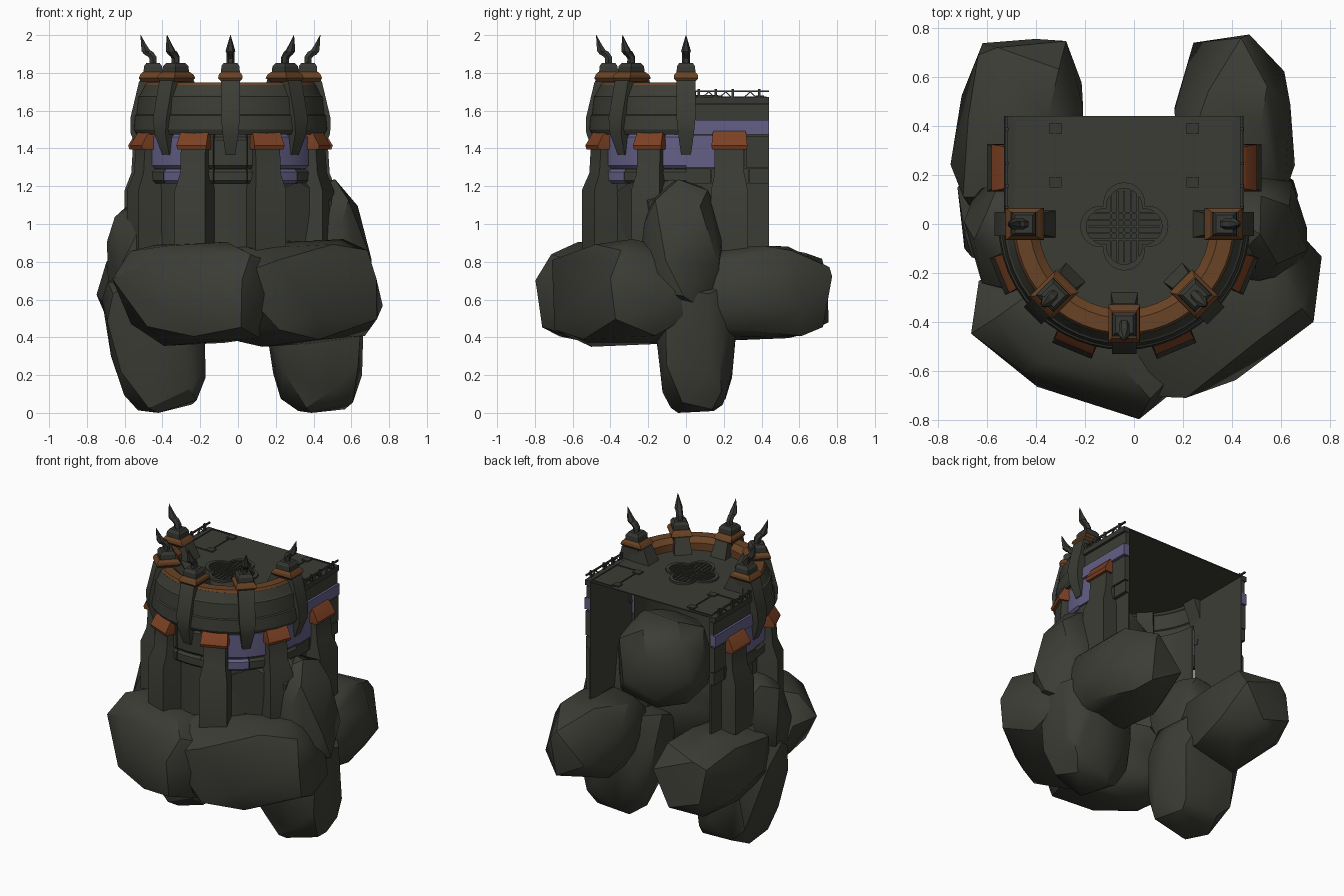
import bpy, bmesh, math, random
from math import sin, cos, pi, radians, sqrt
from mathutils import Matrix, Vector, Euler

if "Cube" in bpy.data.objects:
    bpy.data.objects.remove(bpy.data.objects["Cube"])

CX = -0.04  # tower axis


def material(name, rgb):
    m = bpy.data.materials.new(name)
    m.diffuse_color = (*rgb, 1)
    m.use_nodes = True
    m.node_tree.nodes["Principled BSDF"].inputs["Base Color"].default_value = m.diffuse_color
    return m


STONE = material("dark stone", (0.046, 0.046, 0.037))
IRON = material("dark iron", (0.038, 0.040, 0.033))
PURPLE = material("purple brick", (0.125, 0.115, 0.24))
RUST = material("rust orange", (0.20, 0.052, 0.017))
COPPER = material("brown copper", (0.14, 0.055, 0.018))

parts = {}


def part(name, mat):
    return parts.setdefault(name, (bmesh.new(), mat))[0]


def skin(bm, rings, M=Matrix(), loop=False):
    """Join equal-length point rings with quads and cap the ends."""
    vs = [[bm.verts.new(M @ Vector(p)) for p in r] for r in rings]
    n = len(vs[0])
    for a, b in zip(vs, vs[1:] + (vs[:1] if loop else [])):
        for i in range(n):
            bm.faces.new((a[i], a[(i + 1) % n], b[(i + 1) % n], b[i]))
    if not loop:
        bm.faces.new(vs[0][::-1])
        bm.faces.new(vs[-1])


def stack(bm, rows, M=Matrix()):
    """Stacked rectangles: (z, half width, inner radius, outer radius), outward = -y."""
    skin(bm, [[(-w, -o, z), (w, -o, z), (w, -i, z), (-w, -i, z)] for z, w, i, o in rows], M)


def box(bm, x0, x1, y0, y1, z0, z1):
    skin(bm, [[(x0, y0, z), (x1, y0, z), (x1, y1, z), (x0, y1, z)] for z in (z0, z1)])


def arc(bm, a0, a1, profile, step=7.5):
    """Sweep an (r, z) profile about the tower axis; angle 0 faces the front."""
    n = max(2, round((a1 - a0) / step))
    rings = []
    for k in range(n + 1):
        a = radians(a0 + (a1 - a0) * k / n)
        rings.append([(CX + r * sin(a), -r * cos(a), z) for r, z in profile])
    skin(bm, rings)


def spin(a, y=0.0):
    return Matrix.Translation((CX, y, 0)) @ Matrix.Rotation(radians(a), 4, 'Z')


def brick(r, z0, z1, b=0.014):
    return [(0.43, z0), (r - b, z0), (r, z0 + b), (r, z1 - b), (r - b, z1), (0.43, z1)]


def rock(name, c, size, rot=(0, 0, 0), seed=1, taper=0.0, shift=(0, 0), e=0.72, n=26):
    """Boulder: hull of jittered squarish-ellipsoid points; taper narrows the foot."""
    rnd = random.Random(seed)
    bm = part(name, STONE)
    pts = []
    for i in range(n):
        z = 1 - 2 * (i + 0.5) / n
        a = i * 2.39996 + rnd.uniform(-0.3, 0.3)
        q = sqrt(1 - z * z)
        v = Vector((q * cos(a), q * sin(a), z)) + Vector([rnd.uniform(-.13, .13) for _ in "xyz"])
        v.normalize()
        pts.append(Vector([math.copysign(abs(t) ** e, t) for t in v]))
    lo = [min(p[k] for p in pts) for k in range(3)]
    hi = [max(p[k] for p in pts) for k in range(3)]
    R = Euler([radians(t) for t in rot]).to_matrix()
    verts = []
    for p in pts:
        p = Vector([(2 * (p[k] - lo[k]) / (hi[k] - lo[k]) - 1) for k in range(3)])
        low = (1 - p.z) / 2
        s = 1 - taper * low
        v = Vector((p.x * s * size[0] + shift[0] * low, p.y * s * size[1] + shift[1] * low, p.z * size[2]))
        verts.append(bm.verts.new(R @ v + Vector(c)))
    res = bmesh.ops.convex_hull(bm, input=verts)
    junk = [g for g in res['geom_interior'] if isinstance(g, bmesh.types.BMVert)]
    bmesh.ops.delete(bm, geom=junk, context='VERTS')
    bmesh.ops.dissolve_limit(bm, angle_limit=radians(9), verts=bm.verts[:], edges=bm.edges[:])


# Boulders carrying the tower
rock("front_left_boulder", (-0.215, -0.46, 0.63), (0.475, 0.26, 0.275), (0, 0, -24), 3)
rock("front_right_boulder", (0.33, -0.36, 0.635), (0.49, 0.28, 0.285), (0, 0, 32), 8)
rock("back_left_boulder", (-0.47, 0.36, 0.635), (0.26, 0.41, 0.25), (0, 0, -8), 5)
rock("back_right_boulder", (0.41, 0.36, 0.635), (0.24, 0.41, 0.25), (0, 0, 3), 12)
rock("left_leg_boulder", (-0.47, 0.05, 0.37), (0.30, 0.245, 0.37), (0, 0, 0), 7, 0.28, (0.08, 0), 0.55, 32)
rock("right_leg_boulder", (0.40, 0.05, 0.37), (0.295, 0.245, 0.37), (0, 0, 0), 9, 0.28, (0.03, 0), 0.55, 32)
rock("left_side_boulder", (-0.48, -0.05, 0.82), (0.2, 0.22, 0.29), (0, 0, 10), 14)
rock("right_side_boulder", (0.475, -0.02, 0.87), (0.19, 0.19, 0.36), (0, -6, 0), 16, -0.3)
rock("inner_boulder", (0.19, -0.04, 1.03), (0.29, 0.29, 0.29), (10, 0, 30), 21)

# Curved tower front: lower wall, brick rows
arc(part("curved_wall", STONE), -90, 90, [(0.425, 0.86), (0.435, 0.86), (0.435, 1.5), (0.425, 1.5)])
for s in (-1, 1):
    for a0, a1, z0, z1, purple in ((11, 31, 1.295, 1.475, 0), (31.5, 66, 1.295, 1.475, 1),
                                   (66.5, 90, 1.295, 1.475, 1), (11, 31, 1.215, 1.29, 0),
                                   (31.5, 47, 1.215, 1.29, 1), (47.5, 66, 1.215, 1.29, 0),
                                   (66.5, 90, 1.215, 1.29, 0)):
        bm = part("purple_bricks", PURPLE) if purple else part("stone_bricks", STONE)
        arc(bm, min(s * a0, s * a1), max(s * a0, s * a1), brick(0.48, z0, z1))
for z0, z1 in ((1.295, 1.46), (1.215, 1.29)):
    arc(part("stone_bricks", STONE), -10.5, 10.5, brick(0.475, z0, z1))

# Crown: banded stone parapet shell with copper top
bands = [(0.50, 1.475), (0.514, 1.50), (0.508, 1.575), (0.50, 1.58), (0.49, 1.675), (0.482, 1.68), (0.455, 1.735)]
arc(part("crown", STONE), -90, 90, bands + [(r - 0.02, z) for r, z in bands[::-1]])
arc(part("crown_copper_rim", COPPER), -90, 90, [(0.35, 1.67), (0.41, 1.675), (0.455, 1.733),
                                                (0.445, 1.75), (0.385, 1.75), (0.35, 1.72)])

# Straight side walls with bricks, beam and railing
for s in (-1, 1):
    def side(bm, r0, r1, y0, y1, z0, z1):
        xs = sorted((CX + s * r0, CX + s * r1))
        box(bm, *xs, y0, y1, z0, z1)
    side(part("side_walls", STONE), 0.445, 0.455, 0, 0.44, 0.87, 1.66)
    side(part("side_walls", STONE), 0.45, 0.475, 0, 0.44, 1.55, 1.635)
    side(part("side_beams", IRON), 0.45, 0.488, 0.02, 0.44, 1.638, 1.672)
    P, S = part("purple_bricks", PURPLE), part("stone_bricks", STONE)
    side(P, 0.45, 0.49, 0.01, 0.44, 1.475, 1.55)
    side(P, 0.45, 0.48, 0.0, 0.31, 1.30, 1.47)
    side(S, 0.45, 0.482, 0.318, 0.44, 1.30, 1.465)
    for y0, y1 in ((0, 0.13), (0.135, 0.33), (0.335, 0.44)):
        side(S, 0.45, 0.478, y0, y1, 1.215, 1.293)
    R = part("railing", IRON)
    side(R, 0.474, 0.484, 0.03, 0.44, 1.698, 1.708)
    for y in (0.06, 0.15, 0.24, 0.38):
        side(R, 0.472, 0.486, y, y + 0.014, 1.67, 1.715)
    x = CX + s * 0.479
    for y0 in (0.09, 0.18, 0.31):  # pairs of slanted braces
        for a, b in ((y0, y0 + 0.03), (y0 + 0.06, y0 + 0.03)):
            skin(R, [[(x - .004, y - .004, z), (x + .004, y - .004, z), (x + .004, y + .004, z),
                      (x - .004, y + .004, z)] for y, z in ((a, 1.672), (b, 1.7))])
    # Deck hatch outline
    H = part("deck_hatches", IRON)
    a, b = (-0.49, -0.32) if s < 0 else (0.24, 0.41)
    for x0, x1, y0, y1 in ((a, b, .15, .156), (a, b, .42, .426), (a, a + .006, .15, .426), (b - .006, b, .15, .426)):
        box(H, x0, x1, y0, y1, 1.67, 1.676)
    inner = b if s < 0 else a
    for y in (0.17, 0.39):
        box(H, inner - .025, inner + .025, y - .022, y + .022, 1.67, 1.679)

# D-shaped deck
outline = [(CX + 0.485, 0.44), (CX - 0.485, 0.44), (CX - 0.485, 0)]
outline += [(CX - 0.42 * cos(pi * k / 20), -0.42 * sin(pi * k / 20)) for k in range(21)]
outline += [(CX + 0.485, 0)]
skin(part("deck", STONE), [[(x, y, z) for x, y in outline] for z in (1.664, 1.671)])


# Four-lobed grate in the deck
def lobed(scale, z):
    pts = []
    for k in range(48):
        t = 2 * pi * k / 48
        f = (t + pi / 4) % (pi / 2) - pi / 4
        r = scale * (0.095 * cos(f) + sqrt(0.085 ** 2 - (0.095 * sin(f)) ** 2))
        pts.append((CX + r * cos(t), -0.01 + r * sin(t), z))
    return pts


skin(part("grate_rim", STONE), [lobed(1, 1.67), lobed(1, 1.684), lobed(.86, 1.684), lobed(.86, 1.67)], loop=True)
skin(part("grate_plate", IRON), [lobed(.9, 1.668), lobed(.9, 1.673)])
G = part("grate_bars", STONE)
for k in range(-2, 3):
    o = k * 0.027
    box(G, CX - .145, CX + .145, o - .014, o - .006, 1.672, 1.68)
    box(G, CX + o - .004, CX + o + .004, -.155, .135, 1.672, 1.68)

# Pillars with rust caps: four around the curve, one wider on each side wall
for a, y, w in ((-67.5, 0, .84), (-22.5, 0, .9), (22.5, 0, .9), (67.5, 0, .84), (-90, 0.23, 1), (90, 0.23, 1)):
    M = spin(a, y)
    i = 0.45 if y else 0.43
    stack(part("pillars", STONE), [(0.86, .097 * w, i, .56), (1.18, .097 * w, i, .56),
                                   (1.27, .078 * w, i, .525), (1.43, .078 * w, i, .515)], M)
    stack(part("pillar_caps", RUST), [(1.395, .092 * w, i, .535), (1.415, .095 * w, i, .542),
                                      (1.485, .088 * w, i, .50), (1.492, .083 * w, i, .49)], M)

# Crown buttresses with collars and hooked spikes
for a in (-90, -45, 0, 45, 90):
    M = spin(a)
    stack(part("buttresses", STONE), [(1.365, .026, .44, .485), (1.48, .042, .45, .528), (1.56, .05, .44, .53),
                                      (1.75, .05, .36, .485), (1.765, .05, .36, .475)], M)
    stack(part("buttress_feet", STONE), [(1.67, .055, .28, .42), (1.77, .045, .325, .42)], M)
    stack(part("spike_collars", COPPER), [(1.755, .05, .345, .475), (1.772, .065, .328, .485),
                                          (1.79, .062, .338, .478), (1.805, .05, .355, .465)], M)
    stack(part("spike_bases", IRON), [(1.80, .05, .36, .46), (1.835, .048, .362, .458), (1.853, .036, .375, .445)], M)
    rings = []
    for r, z, w, tilt in ((.41, 1.85, .022, 0), (.41, 1.88, .022, .2), (.425, 1.9, .022, .6), (.44, 1.908, .022, .6),
                          (.447, 1.915, .026, .1), (.46, 1.95, .016, 0), (.475, 2.0, .001, 0)):
        rings.append([(w * cos(k * pi / 3), -r + w * sin(k * pi / 3) * cos(tilt),
                       z + w * sin(k * pi / 3) * sin(tilt) * (w > .01)) for k in range(6)])
    skin(part("hooked_spikes", IRON), rings, M)

# Turn every part into an object
for name, (bm, mat) in parts.items():
    bmesh.ops.recalc_face_normals(bm, faces=bm.faces[:])
    me = bpy.data.meshes.new(name)
    bm.to_mesh(me)
    bm.free()
    me.materials.append(mat)
    me.shade_smooth()
    me.set_sharp_from_angle(angle=radians(35 if "boulder" in name else 25))
    bpy.context.collection.objects.link(bpy.data.objects.new(name, me))
